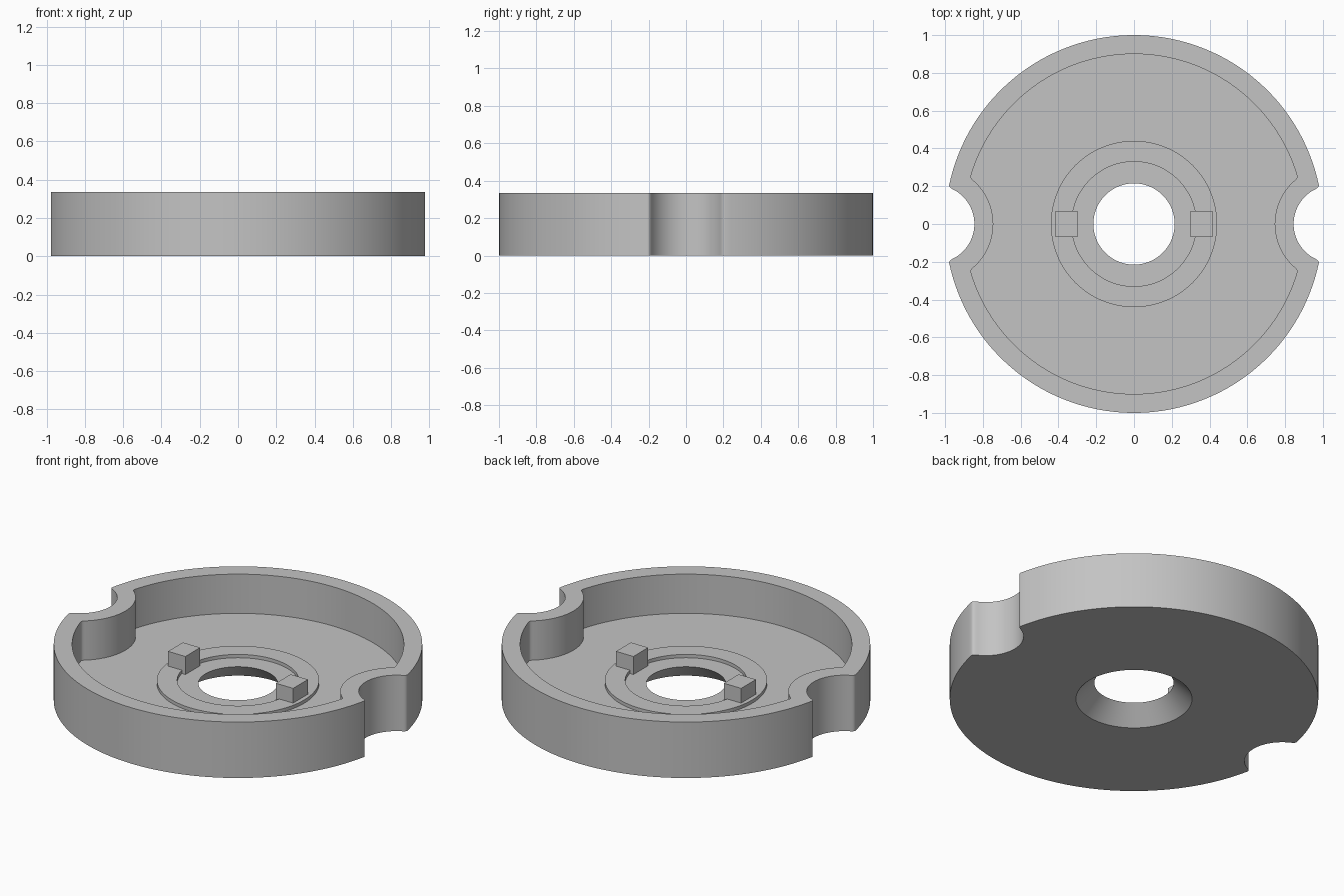
import bpy, bmesh
from math import atan2, cos, sin, pi, radians
from mathutils import Vector

if "Cube" in bpy.data.objects:
    bpy.data.objects.remove(bpy.data.objects["Cube"])

HEIGHT, FLOOR, RING_TOP = 0.335, 0.10, 0.12
NOTCH_X = 1.05          # centre of each side notch

grey = bpy.data.materials.new("plain grey")
grey.use_nodes = True
colour = (0.55, 0.55, 0.55, 1)
grey.diffuse_color = colour
grey.node_tree.nodes["Principled BSDF"].inputs["Base Color"].default_value = colour


def finish(name, bm):
    bmesh.ops.recalc_face_normals(bm, faces=bm.faces)
    mesh = bpy.data.meshes.new(name)
    bm.to_mesh(mesh)
    bm.free()
    mesh.materials.append(grey)
    obj = bpy.data.objects.new(name, mesh)
    bpy.context.collection.objects.link(obj)
    return obj


def spread(a, b, n):
    return [a + (b - a) * i / (n - 1) for i in range(n)]


def notched_outline(radius, notch_r, trim):
    """Circle with a round bite on each side and softened tips."""
    tx = (radius**2 + NOTCH_X**2 - notch_r**2) / (2 * NOTCH_X)
    ty = (radius**2 - tx**2) ** 0.5
    a = atan2(ty, NOTCH_X - tx) - trim / notch_r
    b = atan2(ty, tx) + 0.5 * trim / radius
    notch = [Vector((NOTCH_X - notch_r * cos(t), notch_r * sin(t))) for t in spread(-a, a, 25)]
    arc = [Vector((radius * cos(t), radius * sin(t))) for t in spread(b, pi - b, 91)]
    tip = Vector((tx, ty))
    soft = [notch[-1] * (1 - t)**2 + tip * 2 * t * (1 - t) + arc[0] * t**2
            for t in (0.2, 0.4, 0.6, 0.8)]
    soft_far = [Vector((-p.x, p.y)) for p in reversed(soft)]
    half = notch + soft + arc + soft_far
    return half + [-p for p in half]


outer = notched_outline(1.0, 0.205, 0.03)
inner = notched_outline(0.9, 0.305, 0.02)
angles = [atan2(p.y, p.x) for p in inner]


def circle(radius):
    return [Vector((radius * cos(t), radius * sin(t))) for t in angles]


# Dish: closed loft through floor, wall, raised ring and countersunk hole
loops = [
    (circle(0.315), 0), (outer, 0), (outer, HEIGHT), (inner, HEIGHT), (inner, FLOOR),
    (circle(0.44), FLOOR), (circle(0.44), RING_TOP), (circle(0.33), RING_TOP),
    (circle(0.33), FLOOR), (circle(0.215), FLOOR),
]
bm = bmesh.new()
rows = [[bm.verts.new((p.x, p.y, z)) for p in pts] for pts, z in loops]
for i, row in enumerate(rows):
    nxt = rows[(i + 1) % len(rows)]
    for j in range(len(row)):
        k = (j + 1) % len(row)
        bm.faces.new((row[j], row[k], nxt[k], nxt[j]))
dish = finish("notched_dish", bm)
bpy.ops.object.select_all(action='DESELECT')
dish.select_set(True)
bpy.context.view_layer.objects.active = dish
bpy.ops.object.shade_smooth_by_angle(angle=radians(30))

# Drive lugs on the raised ring
for name, side in (("left_lug", 1), ("right_lug", -1)):
    bm = bmesh.new()
    bmesh.ops.create_cube(bm, size=1)
    for v in bm.verts:
        v.co = Vector((v.co.x * 0.115 + side * 0.357, v.co.y * 0.14, v.co.z * 0.11 + FLOOR + 0.053))
    finish(name, bm)
